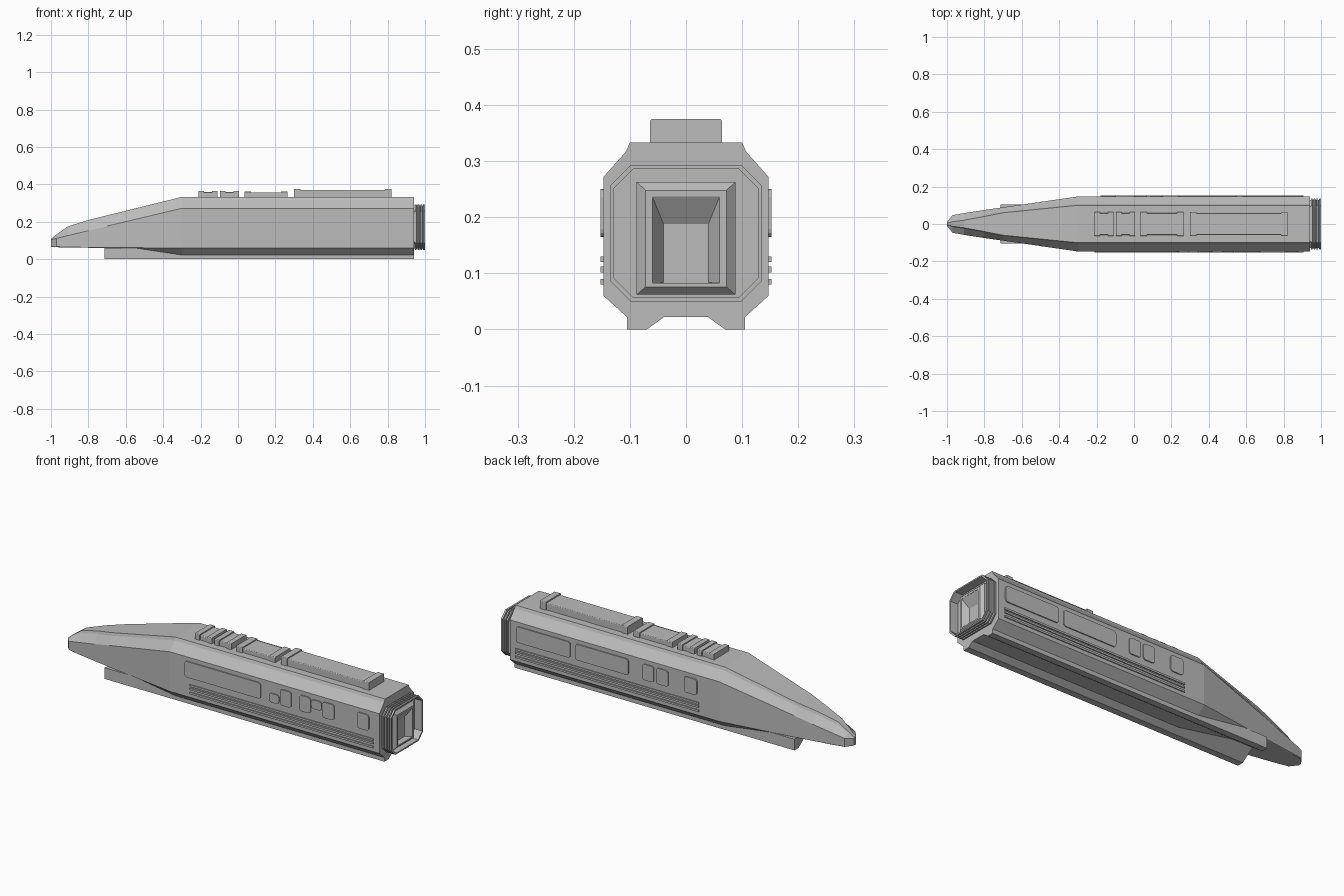
import bpy, bmesh

cube = bpy.data.objects.get("Cube")
if cube:
    bpy.data.objects.remove(cube)

grey = bpy.data.materials.new("hull grey")
grey.use_nodes = True
grey.diffuse_color = (0.5, 0.5, 0.5, 1)
grey.node_tree.nodes["Principled BSDF"].inputs["Base Color"].default_value = (0.5, 0.5, 0.5, 1)


def finish(name, bm):
    bmesh.ops.recalc_face_normals(bm, faces=bm.faces)
    mesh = bpy.data.meshes.new(name)
    bm.to_mesh(mesh)
    bm.free()
    mesh.materials.append(grey)
    obj = bpy.data.objects.new(name, mesh)
    bpy.context.collection.objects.link(obj)
    return obj


def loft(name, rings, cap_start=True, cap_end=True):
    """Skin a list of (x, [(y, z), ...]) sections."""
    bm = bmesh.new()
    loops = [[bm.verts.new((x, y, z)) for y, z in pts] for x, pts in rings]
    n = len(loops[0])
    for a, b in zip(loops, loops[1:]):
        for i in range(n):
            j = (i + 1) % n
            bm.faces.new((a[i], a[j], b[j], b[i]))
    if cap_start:
        bm.faces.new(loops[0])
    if cap_end:
        bm.faces.new(loops[-1])
    return finish(name, bm)


def box(name, x0, x1, y0, y1, z0, z1, axis=None, bevel=0.0):
    """Box, with the edges along one axis optionally bevelled."""
    bm = bmesh.new()
    bmesh.ops.create_cube(bm, size=1)
    for v in bm.verts:
        v.co = ((x0 + x1) / 2 + v.co.x * (x1 - x0),
                (y0 + y1) / 2 + v.co.y * (y1 - y0),
                (z0 + z1) / 2 + v.co.z * (z1 - z0))
    if bevel:
        edges = [e for e in bm.edges
                 if abs((e.verts[0].co - e.verts[1].co).normalized()[axis]) > 0.9]
        bmesh.ops.bevel(bm, geom=edges, offset=bevel, segments=3,
                        profile=0.5, affect='EDGES')
    return finish(name, bm)


def mirrored(half):
    return half + [(-y, z) for y, z in reversed(half)]


def hull(top_w, top_z, side_w, side_z, low_z, base_w, base_z):
    """Hull section with roof lip, upper chamfer, wall and lower chamfer."""
    lip = (top_w + (side_w - top_w) * 0.15, top_z - (top_z - side_z) * 0.26)
    return mirrored([(top_w, top_z), lip, (side_w, side_z),
                     (side_w, low_z), (base_w, base_z)])


def octagon(w, z0, z1, c):
    return mirrored([(w - c, z1), (w, z1 - c), (w, z0 + c), (w - c, z0)])


def rect(w, z0, z1):
    return mirrored([(w, z1), (w, z0)])


# Hull with tapered nose; the tail end is left open for the gangway
full = hull(0.10, 0.333, 0.147, 0.272, 0.06, 0.105, 0.022)
loft("hull", [
    (-1.0, hull(0.005, 0.108, 0.01, 0.104, 0.067, 0.008, 0.065)),
    (-0.97, hull(0.012, 0.132, 0.047, 0.111, 0.067, 0.044, 0.064)),
    (-0.91, hull(0.02, 0.175, 0.058, 0.126, 0.065, 0.054, 0.062)),
    (-0.8, hull(0.04, 0.209, 0.075, 0.152, 0.063, 0.07, 0.061)),
    (-0.7, hull(0.06, 0.234, 0.089, 0.177, 0.062, 0.08, 0.06)),
    (-0.3, full),
    (0.94, full),
], cap_end=False)

# Rear bulkhead around the gangway
loft("rear_bulkhead", [(0.94, full), (0.94, hull(0.09, 0.285, 0.125, 0.25, 0.09, 0.09, 0.058))],
     False, False)

# Underside skirt with a V groove
skirt = mirrored([(0.0005, 0.05), (0.07, 0.0), (0.105, 0.0), (0.105, 0.06)])
loft("underside_skirt", [(-0.715, skirt), (0.94, skirt)])

# Ribbed gangway bellows, hollow towards the rear
outer = octagon(0.135, 0.05, 0.293, 0.036)
groove = octagon(0.128, 0.057, 0.286, 0.034)
rings = [(0.935, groove)]
for i in range(4):
    x = 0.945 + i * 0.0145
    rings += [(x, groove), (x + 0.002, outer), (x + 0.0095, outer), (x + 0.0115, groove)]
rings[-1] = (1.0, outer)
rings += [(1.0, groove), (0.955, groove)]
loft("gangway_bellows", rings, cap_start=False)

# Gangway door frame and its narrowing passage
loft("gangway_frame", [
    (0.95, rect(0.088, 0.062, 0.263)), (0.975, rect(0.088, 0.062, 0.263)),
    (0.99, rect(0.072, 0.076, 0.248)), (0.99, rect(0.06, 0.083, 0.237)),
    (0.956, rect(0.06, 0.083, 0.237))], False, True)
loft("gangway_recess", [(0.989, rect(0.06, 0.084, 0.237)),
                        (0.957, rect(0.04, 0.084, 0.188))], False, True)

# Roof equipment: slightly waisted housings with raised end bands
roof_units = [(0.30, 0.82, 0.375), (0.035, 0.265, 0.362),
              (-0.095, 0.005, 0.364), (-0.21, -0.11, 0.364)]
for i, (x0, x1, top) in enumerate(roof_units, 1):
    box(f"roof_unit_{i}", x0 + 0.01, x1 - 0.01, -0.059, 0.059, 0.325, top - 0.006, 0, 0.004)
    band = min(0.035, (x1 - x0) * 0.28)
    for end, a in (("front", x0), ("rear", x1 - band)):
        box(f"roof_unit_{i}_{end}_band", a, a + band, -0.064, 0.064, 0.325, top, 0, 0.004)


def side_panel(name, side, x0, x1, z0, z1, bevel=0.0):
    y0, y1 = sorted((side * 0.14, side * 0.1525))
    box(name, x0, x1, y0, y1, z0, z1, 1, bevel)


# Raised panels on the right-hand wall
front_panels = [(-0.21, 0.24, 0.165, 0.25), (0.29, 0.348, 0.165, 0.213),
                (0.355, 0.42, 0.165, 0.25), (0.47, 0.535, 0.165, 0.25),
                (0.54, 0.60, 0.197, 0.245), (0.605, 0.675, 0.165, 0.25),
                (0.81, 0.88, 0.165, 0.25)]
for i, p in enumerate(front_panels, 1):
    side_panel(f"front_wall_panel_{i}", -1, *p, 0.014)

# Raised panels on the opposite wall
for i, (x0, x1) in enumerate([(0.58, 0.90), (0.235, 0.55), (0.085, 0.155),
                              (0.0, 0.07), (-0.17, -0.095)], 1):
    side_panel(f"back_wall_panel_{i}", 1, x0, x1, 0.165, 0.25, 0.014)

# Three long rub strips on each wall
for side, label in ((-1, "front"), (1, "back")):
    for i, z in enumerate((0.08, 0.102, 0.12), 1):
        side_panel(f"{label}_rub_strip_{i}", side, -0.18, 0.905, z, z + 0.01)
